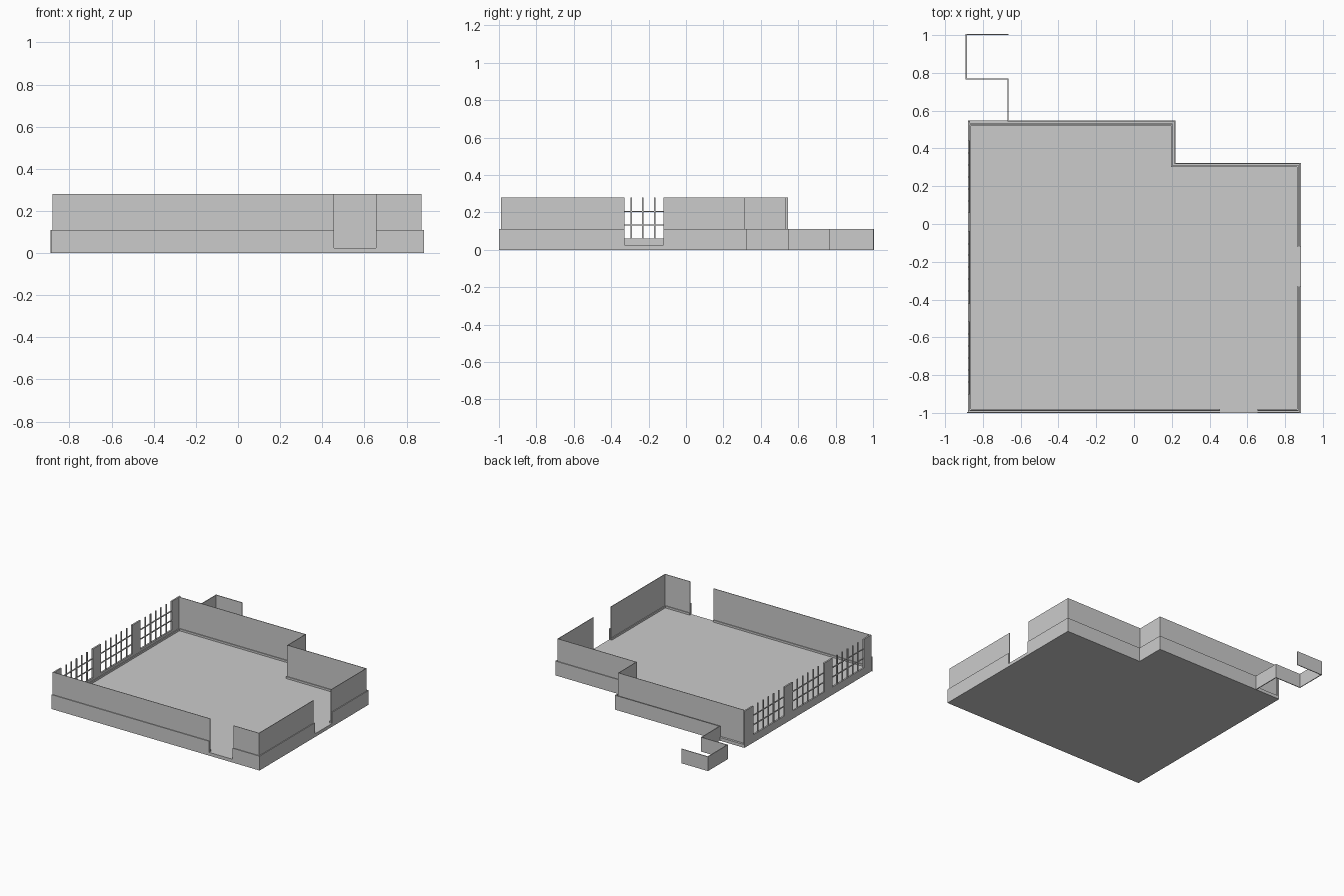
import bpy, bmesh
from mathutils import Vector

if "Cube" in bpy.data.objects:
    bpy.data.objects.remove(bpy.data.objects["Cube"])

grey = bpy.data.materials.new("plain grey")
grey.diffuse_color = (0.6, 0.6, 0.6, 1)
grey.use_nodes = True
grey.node_tree.nodes["Principled BSDF"].inputs["Base Color"].default_value = grey.diffuse_color


def finish(name, bm):
    bmesh.ops.recalc_face_normals(bm, faces=bm.faces)
    me = bpy.data.meshes.new(name)
    bm.to_mesh(me)
    bm.free()
    me.materials.append(grey)
    bpy.context.collection.objects.link(bpy.data.objects.new(name, me))


def prism(name, outline, z0, z1):
    bm = bmesh.new()
    f = bm.faces.new([bm.verts.new((x, y, z0)) for x, y in outline])
    top = bmesh.ops.extrude_face_region(bm, geom=[f], use_keep_orig=True)["geom"]
    bmesh.ops.translate(bm, vec=(0, 0, z1 - z0),
                        verts=[v for v in top if isinstance(v, bmesh.types.BMVert)])
    finish(name, bm)


def offset(path, d):
    """Move an open path to its left by d, with mitred right-angle corners."""
    pts = [Vector(p) for p in path]
    normals = []
    for a, b in zip(pts, pts[1:]):
        t = (b - a).normalized()
        normals.append(Vector((-t.y, t.x)))
    out = []
    for i, p in enumerate(pts):
        n = normals[max(i - 1, 0)].copy()
        if 0 < i < len(pts) - 1:
            n += normals[i]
        out.append(p + n * d)
    return [tuple(p) for p in out]


def ribbon(name, path, z0, z1, thick):
    prism(name, list(path) + offset(path, thick)[::-1], z0, z1)


def box(name, x0, x1, y0, y1, z0, z1):
    prism(name, [(x0, y0), (x1, y0), (x1, y1), (x0, y1)], z0, z1)


FLOOR, LEDGE, TOP = 0.025, 0.11, 0.28
DX0, DX1 = 0.455, 0.655      # front doorway
DY0, DY1 = -0.33, -0.12      # right doorway

# floor slab with the notched back right corner
prism("floor", [(-0.88, -1), (0.883, -1), (0.883, 0.324), (0.22, 0.324),
                (0.22, 0.548), (-0.88, 0.548)], 0, FLOOR)

# tall walls, split at the doorways, each with a skirting board inside
walls = {
    "front_wall": [(-0.868, -0.99), (DX0, -0.99)],
    "corner_wall": [(DX1, -0.99), (0.872, -0.99), (0.872, DY0)],
    "back_wall": [(0.872, DY1), (0.872, 0.313), (0.205, 0.313),
                  (0.205, 0.531), (-0.868, 0.531)],
}
for name, path in walls.items():
    ribbon(name, path, FLOOR, TOP, 0.004)
    ribbon(name + "_skirting", offset(path, 0.004), FLOOR, 0.04, 0.006)

# low outer cladding; the back run continues into the free-standing fence
cladding = {
    "front_cladding": [(-0.885, -1), (DX0, -1)],
    "corner_cladding": [(DX1, -1), (0.883, -1), (0.883, DY0)],
    "back_cladding_and_fence": [
        (0.883, DY1), (0.883, 0.324), (0.22, 0.324), (0.22, 0.548), (-0.665, 0.548),
        (-0.665, 0.77), (-0.885, 0.77), (-0.885, 1), (-0.665, 1)],
}
for name, path in cladding.items():
    ribbon(name, path, 0, LEDGE, 0.006)

# left wall: sill, piers and three barred windows open at the top
X0, X1, SILL = -0.88, -0.868, 0.06
Y0, Y1, WIDE = -0.99, 0.545, 0.38
starts = [-0.90, -0.42, 0.06]
box("left_wall_sill", X0, X1, Y0, Y1, 0, SILL)
box("left_skirting", X1, X1 + 0.006, Y0, 0.53, FLOOR, 0.04)
edges = [Y0] + [y for s in starts for y in (s, s + WIDE)] + [Y1]
for a, b in zip(edges[::2], edges[1::2]):
    box("left_wall_pier", X0, X1, a, b, SILL, TOP)
for s in starts:
    for i in range(1, 6):
        y = s + WIDE * i / 6
        box("window_upright", X0 + 0.002, X1 - 0.002, y - 0.004, y + 0.004, SILL, TOP)
    for z in (0.132, 0.205):
        box("window_crossbar", X0 + 0.002, X1 - 0.002, s, s + WIDE, z - 0.003, z + 0.003)
